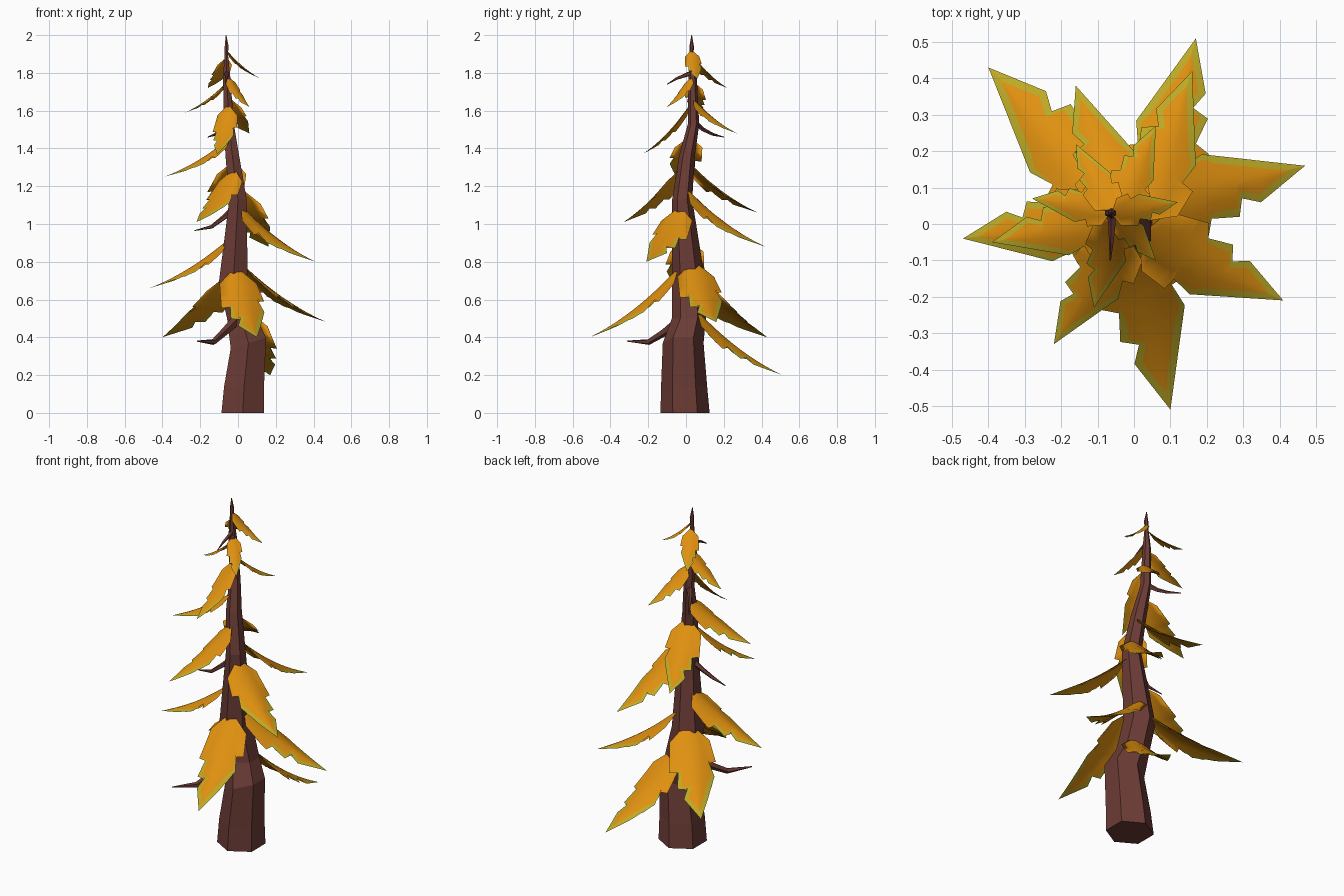
import bpy, bmesh, math
from mathutils import Vector

if "Cube" in bpy.data.objects:
    bpy.data.objects.remove(bpy.data.objects["Cube"])


def material(name, color):
    m = bpy.data.materials.new(name)
    m.diffuse_color = (*color, 1)
    m.use_nodes = True
    m.node_tree.nodes["Principled BSDF"].inputs["Base Color"].default_value = m.diffuse_color
    return m


BARK = material("brown bark", (0.15, 0.045, 0.036))
ORANGE = material("orange foliage", (0.74, 0.28, 0.005))
YELLOW = material("yellow leaf edge", (0.50, 0.40, 0.02))


def finish(bm, name, mats, smooth=False):
    mesh = bpy.data.meshes.new(name)
    for f in bm.faces:
        f.smooth = smooth
    bm.to_mesh(mesh)
    bm.free()
    for m in mats:
        mesh.materials.append(m)
    ob = bpy.data.objects.new(name, mesh)
    bpy.context.collection.objects.link(ob)
    return ob


def tube(name, stations, sides, upright=False):
    """Faceted tube through stations of (x, y, z, radius)."""
    bm = bmesh.new()
    pts = [Vector(s[:3]) for s in stations]
    rings = []
    for i, (p, s) in enumerate(zip(pts, stations)):
        d = pts[min(i + 1, len(pts) - 1)] - pts[max(i - 1, 0)]
        if upright:
            # horizontal rings, slightly tilted at the lower kink
            tilt = 0.3 if i == 2 else 0
            u, v = Vector((0, 1, 0)), Vector((-1, 0, -tilt))
        else:
            u = d.cross(Vector((0, 0, 1))).normalized()
            v = d.cross(u).normalized()
        rings.append([bm.verts.new(p + s[3] * (math.cos(a) * u + math.sin(a) * v))
                      for a in (2 * math.pi * k / sides for k in range(sides))])
    for a, b in zip(rings, rings[1:]):
        for k in range(sides):
            j = (k + 1) % sides
            bm.faces.new((a[k], a[j], b[j], b[k]))
    bm.faces.new(rings[0])
    bm.faces.new(rings[-1])
    bmesh.ops.recalc_face_normals(bm, faces=bm.faces)
    return finish(bm, name, [BARK])


# Half-width outlines of a leaf (distance along, half width), in leaf lengths
LEFT = [(0, 0.02), (0.1, 0.21), (0.28, 0.25), (0.31, 0.17), (0.44, 0.215), (1, 0)]
RIGHT = [(0, 0.02), (0.1, 0.21), (0.36, 0.25), (0.40, 0.16), (0.56, 0.19),
         (0.60, 0.09), (0.70, 0.14), (1, 0)]


def width(outline, s):
    for (s0, w0), (s1, w1) in zip(outline, outline[1:]):
        if s <= s1:
            return w0 + (w1 - w0) * (s - s0) / (s1 - s0)
    return 0


def leaf(name, root, tip, mirror=False):
    """Drooping, arched, lens-thick leaf with a notched outline and yellow rim."""
    root, tip = Vector(root), Vector(tip)
    run = Vector((tip.x - root.x, tip.y - root.y, 0))
    length, drop = run.length, root.z - tip.z
    left = Vector((-run.y, run.x, 0)).normalized()
    stations = sorted({p[0] for p in LEFT + RIGHT} | {0.2, 0.5, 0.8, 0.9})
    sides = (RIGHT, LEFT) if mirror else (LEFT, RIGHT)
    bm = bmesh.new()
    for under in (False, True):
        rows = []
        for s in stations:
            us = []
            for sign, outline in zip((1, -1), sides):
                w = width(outline, s)
                rim = 0.045 * min(1, max(0, (s - 0.3) / 0.2))
                inner = max(w - rim, w * 0.03)
                us.append([sign * x for x in (w, inner, inner * 0.5)])
            row = []
            edge = max(abs(us[0][0]), abs(us[1][0]), 0.001)
            for u in us[0] + [0] + us[1][::-1]:
                p = root + run * s + left * (u * length)
                p.z = root.z - drop * (1.38 * s - 0.38 * s * s)
                p.z -= 0.8 * abs(u) ** 1.5 * length
                if under:
                    p.z -= 0.18 * edge * length * (1 - (u / edge) ** 2)
                row.append(bm.verts.new(p))
            rows.append(row)
        for a, b in zip(rows, rows[1:]):
            for k in range(6):
                quad = (a[k], b[k], b[k + 1], a[k + 1])
                # the top sheet faces up, the underside faces down
                f = bm.faces.new(quad if under else quad[::-1])
                f.material_index = 1 if k in (0, 5) else 0
    half = len(bm.faces) // 2
    bm.normal_update()
    if sum(f.normal.z for f in list(bm.faces)[:half]) < 0:
        bmesh.ops.reverse_faces(bm, faces=bm.faces)
    return finish(bm, name, [ORANGE, YELLOW], True)


# Crooked six-sided trunk
tube("trunk", [
    (0.025, -0.005, 0, 0.13), (0.032, -0.01, 0.14, 0.122),
    (0.055, -0.015, 0.37, 0.108), (0.02, 0.015, 0.5, 0.09),
    (-0.025, 0.015, 0.69, 0.088), (0.0, -0.02, 1.13, 0.053),
    (-0.03, 0.005, 1.36, 0.042), (-0.048, 0.04, 1.53, 0.03),
    (-0.06, 0.035, 1.78, 0.022), (-0.062, 0.03, 1.9, 0.01),
    (-0.06, 0.03, 1.94, 0.012), (-0.063, 0.03, 2.0, 0.002)], 6, True)

# Bare twigs
TWIGS = [
    [(0.0, -0.02, 0.5, 0.03), (-0.07, -0.11, 0.43, 0.022),
     (-0.13, -0.2, 0.375, 0.016), (-0.215, -0.31, 0.38, 0.003)],
    [(-0.02, -0.01, 1.08, 0.02), (-0.08, -0.03, 1.03, 0.014),
     (-0.14, -0.05, 0.985, 0.01), (-0.23, -0.04, 0.965, 0.002)],
    [(-0.05, 0.04, 1.54, 0.017), (-0.09, 0.09, 1.5, 0.011),
     (-0.12, 0.14, 1.475, 0.008), (-0.16, 0.2, 1.46, 0.002)],
    [(-0.06, 0.03, 1.8, 0.014), (-0.06, -0.01, 1.785, 0.01),
     (-0.062, -0.05, 1.77, 0.007), (-0.065, -0.1, 1.74, 0.002)]]
for i, t in enumerate(TWIGS):
    tube(f"twig_{i + 1}", t, 5)

# Leaves, lowest to highest: root, tip, mirrored outline
LEAVES = [
    ((0.05, 0.06, 0.54), (0.17, 0.51, 0.20), False),
    ((-0.01, -0.04, 0.77), (0.10, -0.51, 0.40), False),
    ((-0.05, 0.05, 0.73), (-0.40, 0.43, 0.40), False),
    ((0.01, 0.04, 0.80), (0.47, 0.16, 0.48), False),
    ((-0.05, 0.01, 0.92), (-0.47, -0.04, 0.66), False),
    ((0.02, -0.03, 1.09), (0.41, -0.21, 0.80), True),
    ((0.02, 0.01, 1.18), (0.16, 0.42, 0.88), True),
    ((-0.02, -0.03, 1.29), (-0.22, -0.33, 1.01), False),
    ((-0.02, 0.01, 1.33), (-0.16, 0.38, 1.06), True),
    ((-0.04, 0.02, 1.46), (-0.39, -0.05, 1.25), False),
    ((-0.05, 0.02, 1.63), (-0.11, -0.23, 1.37), False),
    ((-0.04, 0.04, 1.66), (0.06, 0.27, 1.48), True),
    ((-0.06, 0.04, 1.75), (-0.28, 0.07, 1.59), False),
    ((-0.05, 0.03, 1.78), (0.06, -0.10, 1.62), False),
    ((-0.06, 0.04, 1.88), (-0.16, 0.22, 1.72), True),
    ((-0.06, 0.03, 1.92), (0.12, 0.06, 1.77), False)]
for i, (root, tip, mirror) in enumerate(LEAVES):
    leaf(f"leaf_{i + 1}", root, tip, mirror)
